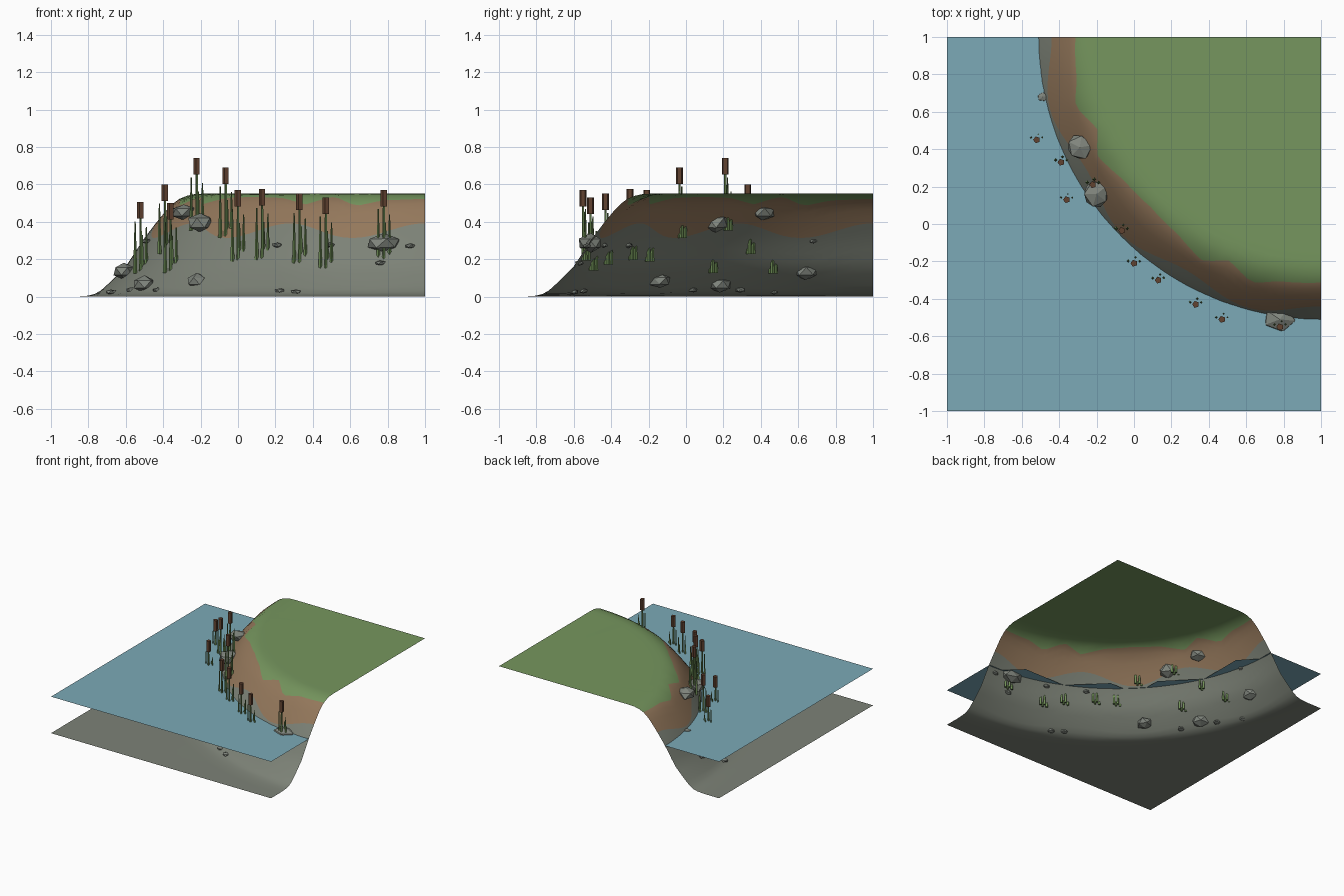
import bpy, bmesh, math, random
from mathutils import Matrix, Vector

if "Cube" in bpy.data.objects:
    bpy.data.objects.remove(bpy.data.objects["Cube"])
random.seed(4)


def material(name, r, g, b):
    m = bpy.data.materials.new(name)
    m.use_nodes = True
    m.diffuse_color = (r, g, b, 1)
    m.node_tree.nodes["Principled BSDF"].inputs["Base Color"].default_value = (r, g, b, 1)
    return m


GRASS = material("grass green", .18, .305, .112)
SOIL = material("soil brown", .30, .19, .107)
BED = material("river bed grey", .205, .225, .185)
WATER = material("water blue", .20, .40, .475)
STONE = material("stone grey", .215, .235, .205)
REED = material("reed green", .155, .27, .09)
HEAD = material("cattail brown", .12, .055, .03)


def finish(name, bm, mats, smooth=False):
    mesh = bpy.data.meshes.new(name)
    bm.to_mesh(mesh)
    bm.free()
    for m in mats:
        mesh.materials.append(m)
    for p in mesh.polygons:
        p.use_smooth = smooth
    ob = bpy.data.objects.new(name, mesh)
    bpy.context.collection.objects.link(ob)
    return ob


def lerp_table(table, t):
    for (a, u), (b, v) in zip(table, table[1:]):
        if t <= b:
            return u + (v - u) * max(0, t - a) / (b - a)
    return table[-1][1]


# Bank profile: distance from the inner corner -> height
PROFILE = [(0, .55), (1.2, .55), (1.25, .547), (1.31, .525), (1.36, .488), (1.43, .405),
           (1.51, .30), (1.6, .16), (1.68, .08), (1.75, .018), (1.8, .005), (1.87, 0), (3, 0)]
# Uneven grass edge: angle -> distance
GRASS_EDGE = [(0, 1.313), (10, 1.325), (15.7, 1.365), (22.3, 1.29), (28, 1.354), (36, 1.303), (45, 1.287)]
CORNER = Vector((1, 1, 0))


def land_z(x, y):
    return lerp_table(PROFILE, math.hypot(1 - x, 1 - y))


def spread(a, b, n):
    return [a + (b - a) * i / n for i in range(n)]


# Curved bank: rings around the inner corner, stretched to the square outside
bm = bmesh.new()
SEG = 48
rows = []
for i in range(SEG + 1):
    deg = 90 * i / SEG
    a = math.radians(deg)
    c, s = math.cos(a), math.sin(a)
    grass = lerp_table(GRASS_EDGE, min(deg, 90 - deg))
    soil = 1.47 - .03 * math.cos(12 * a)
    radii = ([.6] + spread(1.15, grass, 4) + spread(grass, soil, 4)
             + spread(soil, 1.9, 14) + [1.9, 2 / max(c, s)])
    rows.append([bm.verts.new(CORNER + Vector((-c * r, -s * r, lerp_table(PROFILE, r)))) for r in radii])
centre = bm.verts.new(CORNER + Vector((0, 0, .55)))
for p, q in zip(rows, rows[1:]):
    bm.faces.new((centre, p[0], q[0]))
    for k in range(len(p) - 1):
        f = bm.faces.new((p[k], p[k + 1], q[k + 1], q[k]))
        f.material_index = 0 if k < 5 else 1 if k < 9 else 2
bmesh.ops.recalc_face_normals(bm, faces=bm.faces)
if sum(f.normal.z for f in bm.faces) < 0:
    bmesh.ops.reverse_faces(bm, faces=bm.faces)
finish("river_bank", bm, [GRASS, SOIL, BED], True)

# Water sheet: triangulated grid with the part deep inside the bank removed
bm = bmesh.new()
bmesh.ops.create_grid(bm, x_segments=16, y_segments=16, size=1,
                      matrix=Matrix.Translation((0, 0, .30)))
bmesh.ops.triangulate(bm, faces=bm.faces)
hidden = [f for f in bm.faces
          if max(math.hypot(1 - v.co.x, 1 - v.co.y) for v in f.verts) < 1.52]
bmesh.ops.delete(bm, geom=hidden, context='FACES')
finish("water_surface", bm, [WATER])


# Faceted stones
def stone(name, x, y, z, sx, sy, sz):
    bm = bmesh.new()
    bmesh.ops.create_icosphere(bm, subdivisions=1, radius=1)
    turn = Matrix.Rotation(random.uniform(0, 6), 3, 'Z')
    for v in bm.verts:
        co = turn @ v.co * random.uniform(.9, 1.12)
        v.co = (x + co.x * sx, y + co.y * sy, z + co.z * sz)
    finish(name, bm, [STONE])


BOULDERS = [(-.29, .41, .45, .072, .072, .045), (-.2, .16, .395, .07, .075, .055),
            (.78, -.51, .285, .095, .065, .05), (-.61, .64, .135, .06, .075, .045),
            (-.5, .18, .065, .065, .068, .045), (-.22, -.14, .083, .06, .06, .04)]
for i, b in enumerate(BOULDERS):
    stone(f"boulder_{i + 1}", *b)

PEBBLES = [(.21, -.31, .275), (.49, -.44, .275), (.92, -.53, .27), (.76, -.57, .18),
           (.225, -.55, .03), (.31, -.6, .025), (-.57, .29, .035), (-.43, .04, .035),
           (-.68, .47, .025), (-.49, .68, .297)]
for i, (x, y, z) in enumerate(PEBBLES):
    stone(f"pebble_{i + 1}", x, y, z, .03, .025, .014)


# Cattails: stem, three tapering leaves and a five-sided head
def spike(bm, x, y, z0, z1, r0, r1, sides, index):
    made = bmesh.ops.create_cone(bm, cap_ends=True, segments=sides, radius1=r0, radius2=r1, depth=z1 - z0,
                                 matrix=Matrix.Translation((x, y, (z0 + z1) / 2))
                                 @ Matrix.Rotation(math.pi / 2, 4, 'Z'))
    for f in {f for v in made["verts"] for f in v.link_faces}:
        f.material_index = index


CATTAILS = [(-.52, .45, .505), (-.39, .33, .60), (-.36, .13, .50), (-.22, .21, .74),
            (-.065, -.035, .69), (0, -.21, .57), (.13, -.3, .575), (.33, -.43, .55),
            (.47, -.51, .53), (.78, -.55, .57)]
LEAVES = [(-.03, .012, .95), (.03, .012, .85), (.008, .03, .7)]
for i, (x, y, top) in enumerate(CATTAILS):
    bm = bmesh.new()
    base = land_z(x, y) - .02
    neck = top - .088
    spike(bm, x, y, base, neck, .009, .006, 5, 0)
    for dx, dy, tall in LEAVES:
        spike(bm, x + dx, y + dy, base, base + (neck - base) * tall, .011, .003, 4, 0)
    spike(bm, x, y, neck, top, .019, .019, 5, 1)
    finish(f"cattail_{i + 1}", bm, [REED, HEAD])
